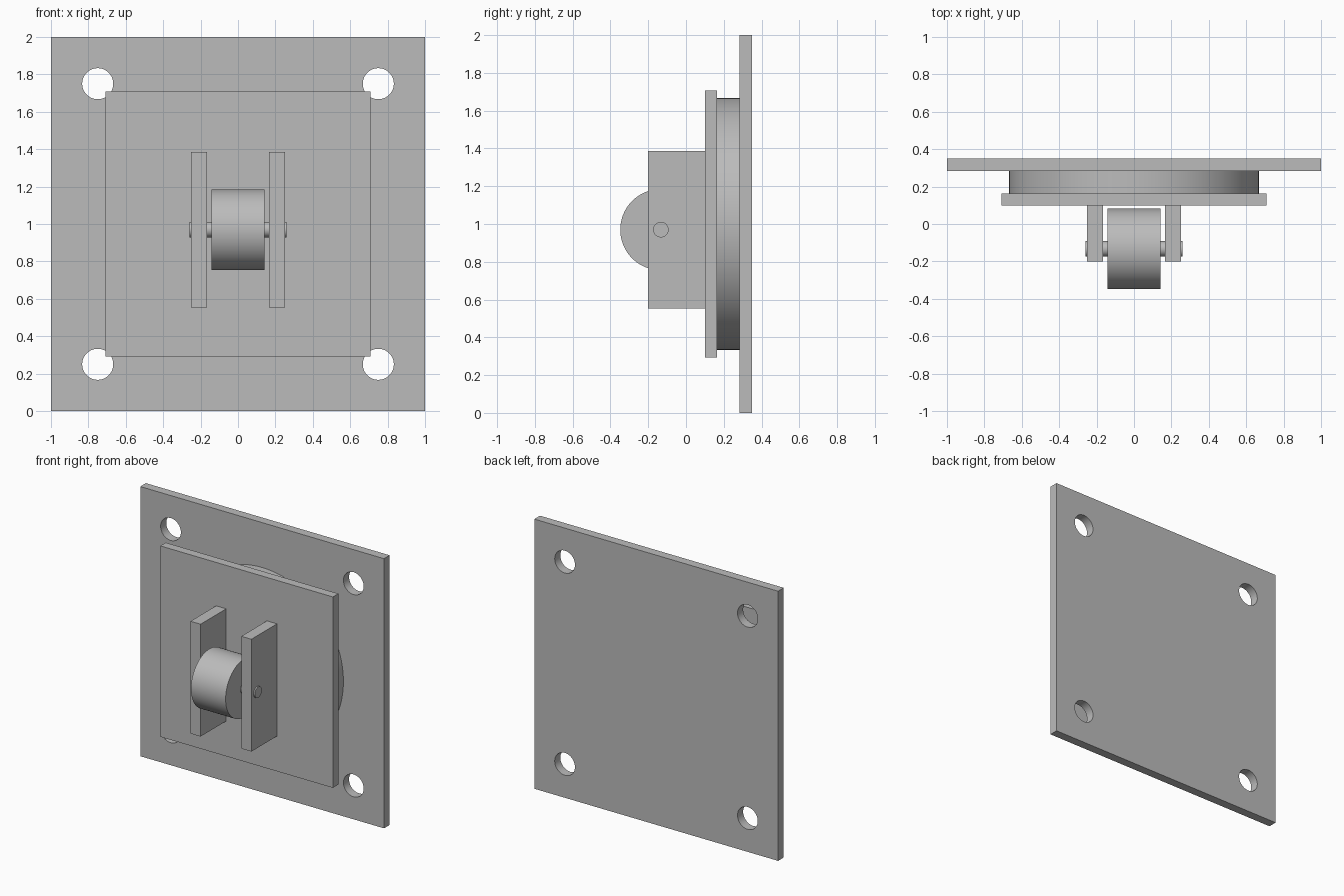
import bpy
from math import pi, radians

default = bpy.data.objects.get("Cube")
if default:
    bpy.data.objects.remove(default, do_unlink=True)

steel = bpy.data.materials.new("plain_grey")
steel.use_nodes = True
GREY = (0.5, 0.5, 0.5, 1)
steel.diffuse_color = GREY
steel.node_tree.nodes["Principled BSDF"].inputs["Base Color"].default_value = GREY


def box(name, x, y, z):
    """Box from (min, max) pairs along each axis."""
    spans = (x, y, z)
    bpy.ops.mesh.primitive_cube_add(size=1, location=[(a + b) / 2 for a, b in spans])
    ob = bpy.context.object
    ob.name = name
    ob.scale = [b - a for a, b in spans]
    bpy.ops.object.transform_apply(location=False, rotation=False, scale=True)
    ob.data.materials.append(steel)
    return ob


def cylinder(name, radius, depth, centre, axis, sides=96):
    """Smooth-sided cylinder along the x or y axis."""
    turn = (0, pi / 2, 0) if axis == "x" else (pi / 2, 0, 0)
    bpy.ops.mesh.primitive_cylinder_add(vertices=sides, radius=radius, depth=depth,
                                        location=centre, rotation=turn)
    ob = bpy.context.object
    ob.name = name
    bpy.ops.object.transform_apply(location=False, rotation=True, scale=False)
    bpy.ops.object.shade_smooth_by_angle(angle=radians(30))
    ob.data.materials.append(steel)
    return ob


# Mounting plate with four bolt holes
plate = box("mounting_plate", (-1, 1), (0.283, 0.349), (0, 2))
for x in (-0.75, 0.75):
    for z in (0.25, 1.75):
        cutter = cylinder("hole_cutter", 0.083, 0.3, (x, 0.316, z), "y", 64)
        cutter.hide_render = True
        cut = plate.modifiers.new("bolt_hole", "BOOLEAN")
        cut.operation = "DIFFERENCE"
        cut.solver = "EXACT"
        cut.object = cutter
        bpy.context.view_layer.objects.active = plate
        bpy.ops.object.modifier_apply(modifier=cut.name)
        bpy.data.objects.remove(cutter, do_unlink=True)
bpy.ops.object.select_all(action="DESELECT")
plate.select_set(True)
bpy.context.view_layer.objects.active = plate
bpy.ops.object.shade_smooth_by_angle(angle=radians(30))

# Swivel disc and the square plate in front of it
cylinder("swivel_disc", 0.667, 0.119, (0, 0.2235, 1), "y", 128)
box("swivel_plate", (-0.708, 0.708), (0.1, 0.164), (0.292, 1.708))

# Pair of fork brackets
for side, name in ((1, "left_bracket"), (-1, "right_bracket")):
    box(name, sorted((side * 0.167, side * 0.25)), (-0.2, 0.1), (0.553, 1.386))

# Roller and its axle
HUB = (0, -0.133, 0.97)
cylinder("roller", 0.215, 0.284, HUB, "x")
cylinder("axle", 0.041, 0.52, HUB, "x", 48)
